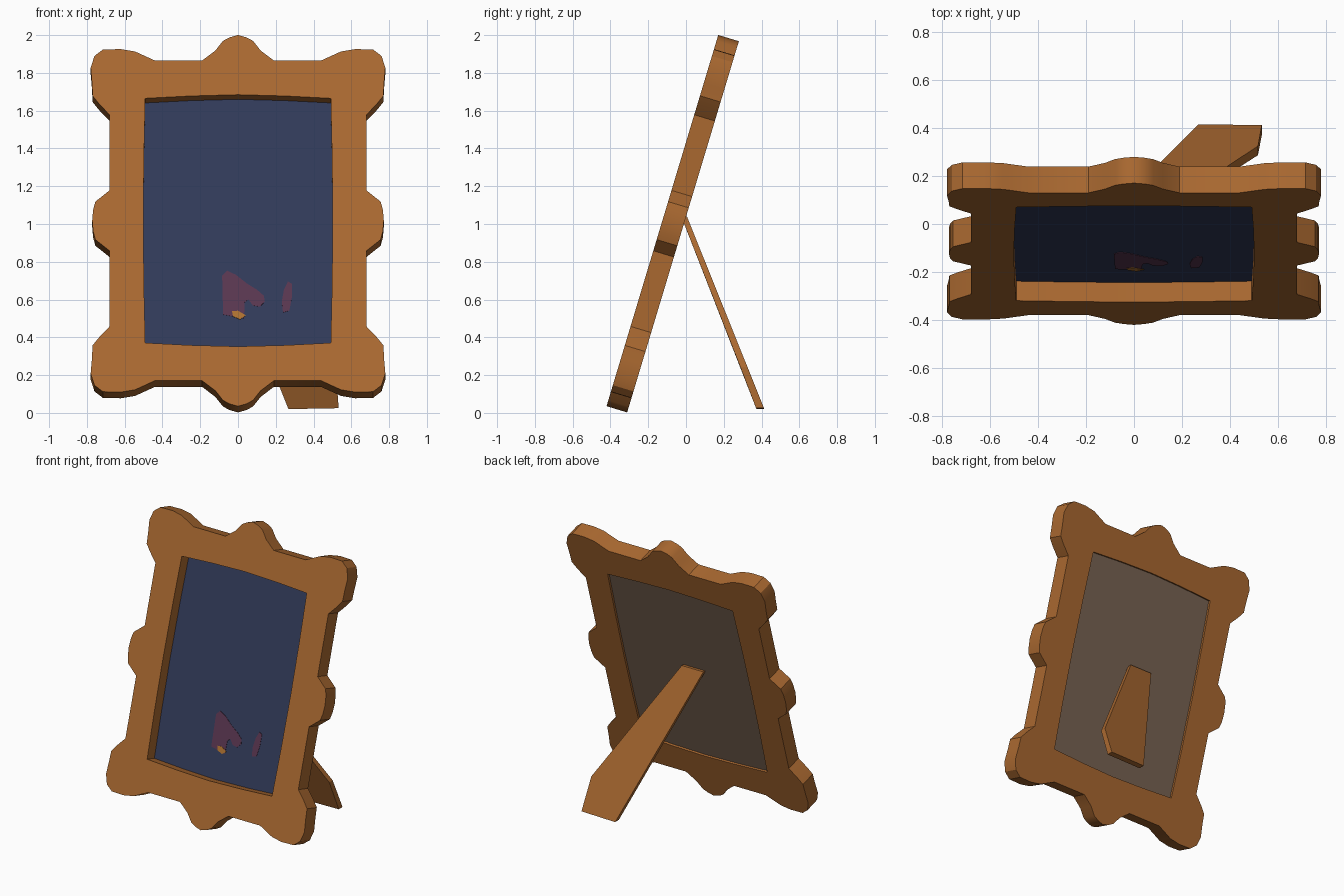
import bpy, bmesh, math
from mathutils import Matrix, Vector

if "Cube" in bpy.data.objects:
    bpy.data.objects.remove(bpy.data.objects["Cube"])

TILT = math.radians(16.75)
S, C = math.sin(TILT), math.cos(TILT)
THICK = 0.114
CY, CZ = -0.125, 1.018          # centre of the frame's front face
# local x = width, local y = up the frame, local z = out of the front
FRAME = Matrix(((1, 0, 0, 0), (0, S, -C, CY), (0, C, S, CZ), (0, 0, 0, 1)))


def material(name, rgb):
    m = bpy.data.materials.new(name)
    m.diffuse_color = (*rgb, 1)
    m.use_nodes = True
    m.node_tree.nodes["Principled BSDF"].inputs["Base Color"].default_value = m.diffuse_color
    return m


WOOD = material("brown_wood", (0.40, 0.14, 0.03))
NAVY = material("navy_picture", (0.031, 0.043, 0.10))
BACK = material("grey_brown_card", (0.19, 0.125, 0.085))
MAUVE = material("mauve_paint", (0.10, 0.037, 0.08))
ORANGE = material("orange_paint", (0.43, 0.17, 0.03))


def mirrored(quad):
    """Closed loop from an upper right quarter running from top centre to side centre."""
    right = quad + [(x, -y) for x, y in reversed(quad) if y > 0]
    return right + [(-x, y) for x, y in reversed(right) if x > 0]


def slab(name, loops, z_front, depth, mat):
    """Flat outline (with optional holes) given thickness, placed in the tilted frame."""
    cu = bpy.data.curves.new(name, 'CURVE')
    cu.dimensions = '2D'
    cu.fill_mode = 'BOTH'
    cu.extrude = depth / 2
    for loop in loops:
        sp = cu.splines.new('POLY')
        sp.points.add(len(loop) - 1)
        for p, (x, y) in zip(sp.points, loop):
            p.co = (x, y, 0, 1)
        sp.use_cyclic_u = True
    tmp = bpy.data.objects.new(name + "_curve", cu)
    bpy.context.collection.objects.link(tmp)
    dg = bpy.context.evaluated_depsgraph_get()
    me = bpy.data.meshes.new_from_object(tmp.evaluated_get(dg))
    bpy.data.objects.remove(tmp)
    me.transform(FRAME @ Matrix.Translation((0, 0, z_front - depth / 2)))
    return finish(name, me, mat)


def finish(name, me, mat):
    bm = bmesh.new()
    bm.from_mesh(me)
    bmesh.ops.remove_doubles(bm, verts=bm.verts, dist=1e-5)
    bmesh.ops.recalc_face_normals(bm, faces=bm.faces)
    bm.to_mesh(me)
    bm.free()
    me.materials.clear()
    me.materials.append(mat)
    ob = bpy.data.objects.new(name, me)
    bpy.context.collection.objects.link(ob)
    return ob


# Carved frame with scalloped lobes and slightly bowed opening
outline = mirrored([(0, 1.026), (0.045, 1.013), (0.08, 0.993), (0.12, 0.94), (0.19, 0.885),
                    (0.44, 0.885), (0.545, 0.935), (0.62, 0.948), (0.715, 0.946),
                    (0.76, 0.91), (0.78, 0.845), (0.773, 0.76), (0.77, 0.69),
                    (0.735, 0.645), (0.68, 0.585), (0.68, 0.167),
                    (0.755, 0.105), (0.767, 0.06), (0.772, 0)])
opening = mirrored([(0, 0.696), (0.25, 0.689), (0.491, 0.676), (0.498, 0.35), (0.501, 0)])
frame = slab("frame", [outline, opening], 0, THICK, WOOD)
bpy.context.view_layer.objects.active = frame
frame.select_set(True)
bpy.ops.object.shade_smooth_by_angle(angle=math.radians(33))

# Picture and backing card, edges tucked into the frame
plate = [(x * 1.006, y * 1.006) for x, y in opening]
PIC = -0.085
slab("picture", [plate], PIC, 0.006, NAVY)
slab("backing_card", [plate], PIC - 0.006, 0.008, BACK)


def painted(name, pts, mat, lift):
    """Painted patch: points given as front view x, z."""
    local = [(x, (z - CZ - S * PIC) / C) for x, z in pts]
    slab(name, [local], PIC + lift, lift, mat)


painted("large_patch", [(-0.084, 0.726), (-0.058, 0.753), (-0.01, 0.73), (0.048, 0.684),
                        (0.10, 0.652), (0.137, 0.62), (0.142, 0.589), (0.116, 0.562),
                        (0.079, 0.568), (0.055, 0.6), (0.035, 0.585), (0.032, 0.50),
                        (-0.079, 0.52)], MAUVE, 0.002)
painted("small_patch", [(0.264, 0.695), (0.285, 0.684), (0.285, 0.61), (0.272, 0.541),
                        (0.238, 0.531), (0.232, 0.589), (0.243, 0.652)], MAUVE, 0.002)
painted("orange_patch", [(-0.032, 0.537), (0.0, 0.54), (0.042, 0.515), (0.01, 0.494),
                         (-0.026, 0.51)], ORANGE, 0.004)

# Rear stand leg: slanted flat board, (x, y of back face, board depth)
bm = bmesh.new()
leg = [(-0.14, 0.005, 0.03), (0.03, 0.005, 0.03), (0.517, 0.325, 0.038),
       (0.533, 0.413, 0.042), (0.267, 0.415, 0.042)]


def leg_z(y):
    return 1.04 - (y - 0.005) * (1.02 / 0.41)


back = [bm.verts.new((x, y, leg_z(y))) for x, y, d in leg]
front = [bm.verts.new((x, y - d, leg_z(y))) for x, y, d in leg]
bm.faces.new(back)
bm.faces.new(front[::-1])
for i in range(len(leg)):
    j = (i + 1) % len(leg)
    bm.faces.new((back[j], back[i], front[i], front[j]))
me = bpy.data.meshes.new("stand_leg")
bm.to_mesh(me)
bm.free()
finish("stand_leg", me, WOOD)
